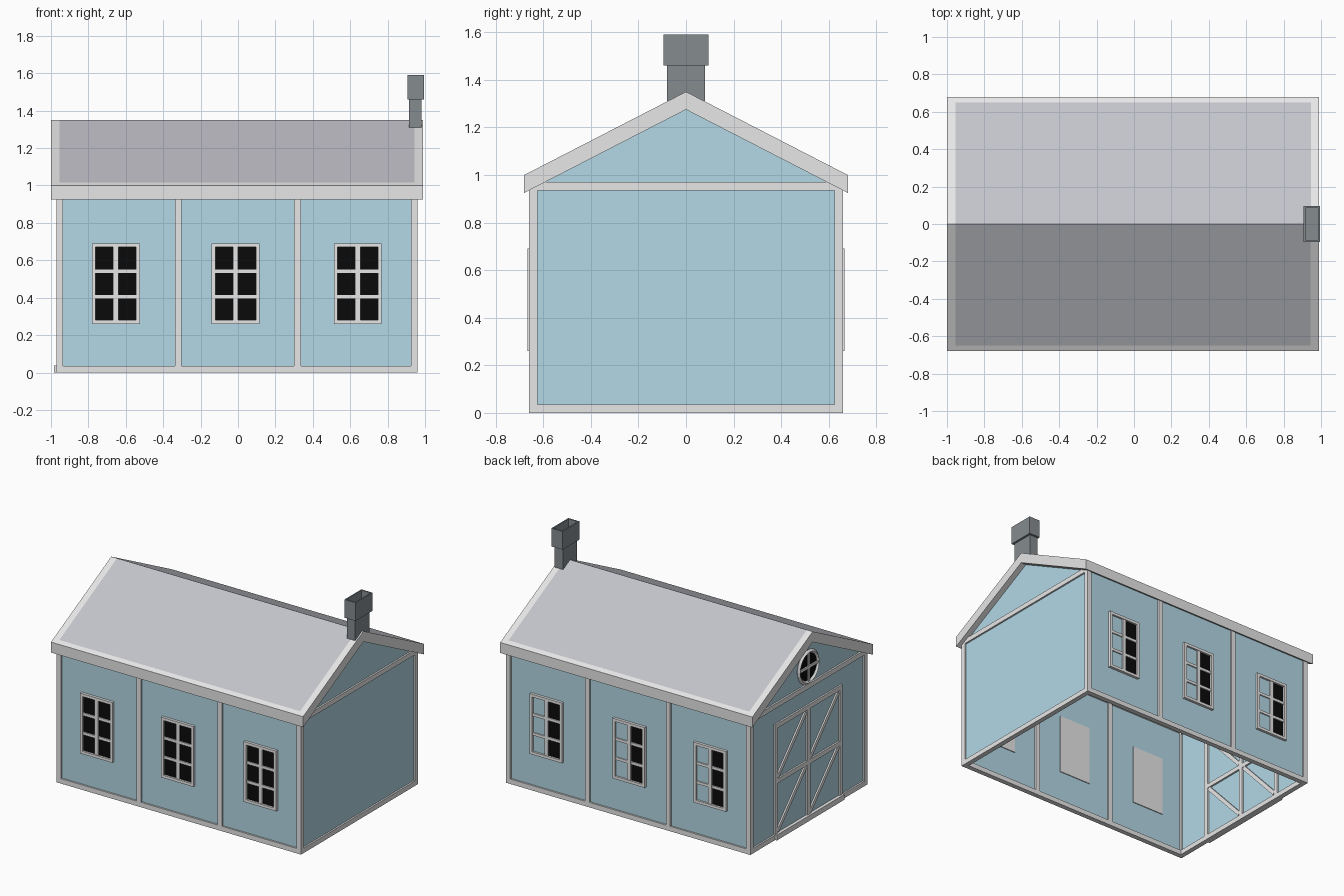
import bpy, bmesh, math
from mathutils import Vector

if "Cube" in bpy.data.objects:
    bpy.data.objects.remove(bpy.data.objects["Cube"], do_unlink=True)


def material(name, r, g, b):
    m = bpy.data.materials.new(name)
    m.use_nodes = True
    m.diffuse_color = (r, g, b, 1)
    bsdf = m.node_tree.nodes["Principled BSDF"]
    bsdf.inputs["Base Color"].default_value = (r, g, b, 1)
    bsdf.inputs["Roughness"].default_value = 0.8
    return m


TRIM = material("white trim", 0.8, 0.8, 0.8)
BLUE = material("pale blue wall", 0.45, 0.69, 0.79)
ROOF = material("grey roof", 0.55, 0.555, 0.6)
STONE = material("dark grey chimney", 0.235, 0.26, 0.275)
BLACK = material("black glass", 0.003, 0.003, 0.003)


def add(name, bm, *mats):
    bmesh.ops.recalc_face_normals(bm, faces=bm.faces)
    mesh = bpy.data.meshes.new(name)
    bm.to_mesh(mesh)
    bm.free()
    ob = bpy.data.objects.new(name, mesh)
    for m in mats:
        mesh.materials.append(m)
    bpy.context.collection.objects.link(ob)
    return ob


def box_mesh(x, y, z):
    bm = bmesh.new()
    bmesh.ops.create_cube(bm, size=1)
    for v in bm.verts:
        for i, span in enumerate((x, y, z)):
            v.co[i] = sum(span) / 2 + v.co[i] * abs(span[1] - span[0])
    return bm


def box(name, x, y, z, mat):
    return add(name, box_mesh(x, y, z), mat)


def prism(profile, x0, x1):
    # Extrude a (y, z) outline along x
    bm = bmesh.new()
    face = bm.faces.new([bm.verts.new((x0, y, z)) for y, z in profile])
    new = bmesh.ops.extrude_face_region(bm, geom=[face])["geom"]
    verts = [g for g in new if isinstance(g, bmesh.types.BMVert)]
    bmesh.ops.translate(bm, vec=(x1 - x0, 0, 0), verts=verts)
    return bm


def beam(name, a, b, width, depth, mat):
    # Board running between two points in the end wall plane
    a, b = Vector(a), Vector(b)
    ob = box(name, (-depth / 2, depth / 2), (-width / 2, width / 2),
             (0, (b - a).length), mat)
    ob.location = a
    ob.rotation_euler = (math.atan2(-(b.y - a.y), b.z - a.z), 0, 0)
    return ob


X0, X1, Y, T = -0.97, 0.96, 0.66, 0.035
ENDS = (("left", X1, -1), ("right", X0, 1))
SIDES = (("front", -1), ("back", 1))

# Long walls with bottom rails, posts and windows
for side, s in SIDES:
    box(side + "_wall", (X0 + .01, X1 - .01), (s * .638, s * .648), (.01, .95), BLUE)
    box(side + "_bottom_rail", (X0, X1), (s * (Y - T), s * Y), (0, T), TRIM)
    for i, x in enumerate((X0 + T / 2, -.32, .318, X1 - T / 2)):
        box(f"{side}_post_{i}", (x - T / 2, x + T / 2), (s * (Y - T), s * Y),
            (0, .95), TRIM)
    for i, x in enumerate((-.653, -.013, .64)):
        tag = f"{side}_window_{i}_"
        w, z0, z1, e = .128, .26, .69, .02
        out = (s * .64, s * .667)
        box(tag + "backing", (x - w, x + w), (s * .632, s * .65), (z0, z1), TRIM)
        for j, d in enumerate((-1, 1)):
            glass = BLUE if side == "back" and d > 0 else BLACK
            box(f"{tag}pane_{j}", (x, x + d * (w - .01)), (s * .649, s * .653),
                (z0 + .01, z1 - .01), glass)
            box(f"{tag}jamb_{j}", (x + d * (w - e), x + d * w), out, (z0, z1), TRIM)
        for j, z in enumerate((z0, z1 - e)):
            box(f"{tag}rail_{j}", (x - w + e, x + w - e), out, (z, z + e), TRIM)
        box(tag + "mullion", (x - .014, x + .014), (s * .64, s * .663),
            (z0 + e, z1 - e), TRIM)
        for j, z in enumerate((.405, .542)):
            box(f"{tag}bar_{j}", (x - w + e, x + w - e), (s * .64, s * .661),
                (z - .01, z + .01), TRIM)

# End walls with gables and cross beams
for end, x, d in ENDS:
    pentagon = [(-.645, .01), (.645, .01), (.645, .955), (0, 1.285), (-.645, .955)]
    add(end + "_end_wall", prism(pentagon, x + d * .012, x + d * .022), BLUE)
    box(end + "_cross_beam", (x, x + d * T), (-Y + .01, Y - .01), (.935, .97), TRIM)
    box(end + "_sill", (x, x + d * T), (-Y + T, Y - T), (0, T), TRIM)

# Barn door on the right end
DX, DW, DH, B = X0 + .0175, .38, .82, .032
box("door_threshold", (X0 - .013, X0 + .01), (-DW, DW), (0, .038), TRIM)
for i, y in enumerate((-DW + B / 2, 0, DW - B / 2)):
    beam(f"door_stile_{i}", (DX, y, 0), (DX, y, DH), B, .035, TRIM)
for i, z in enumerate((DH / 2, DH - B / 2)):
    box(f"door_rail_{i}", (X0, X0 + T), (-DW + B, DW - B), (z - B / 2, z + B / 2), TRIM)
for i, y in enumerate((-DW + B, B / 2)):
    for j, z in enumerate((.04, DH / 2 + B / 2)):
        beam(f"door_brace_{i}{j}", (DX, y + DW - 1.6 * B, z + .01),
             (DX, y + .01, z + .35), .028, .032, TRIM)

# Round gable window
RZ = 1.09
bpy.ops.mesh.primitive_torus_add(major_radius=.108, minor_radius=.014,
                                 major_segments=24, minor_segments=4,
                                 location=(X0 + .006, 0, RZ),
                                 rotation=(0, math.pi / 2, 0))
ring = bpy.context.object
ring.name = "round_window_ring"
ring.data.materials.append(TRIM)
bpy.ops.mesh.primitive_cylinder_add(vertices=24, radius=.108, depth=.008,
                                    location=(X0 + .009, 0, RZ),
                                    rotation=(0, math.pi / 2, 0))
glass = bpy.context.object
glass.name = "round_window_glass"
glass.data.materials.append(BLACK)
box("round_window_mullion", (X0 - .004, X0 + .01), (-.009, .009), (RZ - .1, RZ + .1), TRIM)
box("round_window_bar", (X0 - .004, X0 + .01), (-.1, .1), (RZ - .009, RZ + .009), TRIM)

# Roof shell, cut so the covering sits inside a pale border
outline = [(-.68, 1), (0, 1.35), (.68, 1), (.68, .925), (0, 1.275), (-.68, .925)]
bm = prism(outline, -1, .99)
for co, no in (((-.955, 0, 0), (1, 0, 0)), ((.945, 0, 0), (1, 0, 0)),
               ((0, -.65, 0), (0, 1, 0)), ((0, .65, 0), (0, 1, 0))):
    geom = bm.verts[:] + bm.edges[:] + bm.faces[:]
    bmesh.ops.bisect_plane(bm, geom=geom, plane_co=co, plane_no=no)
bmesh.ops.recalc_face_normals(bm, faces=bm.faces)
for f in bm.faces:
    c = f.calc_center_median()
    if f.normal.z > .3 and -.955 < c.x < .945 and abs(c.y) < .65:
        f.material_index = 1
add("roof", bm, TRIM, ROOF)

# Chimney with a hollow cap
box("chimney_stack", (.915, .98), (-.08, .08), (1.31, 1.465), STONE)
bm = box_mesh((.907, .995), (-.095, .095), (1.46, 1.59))
bm.normal_update()
top = max(bm.faces, key=lambda f: f.calc_center_median().z)
bmesh.ops.inset_region(bm, faces=[top], thickness=.013)
new = bmesh.ops.extrude_face_region(bm, geom=[top])["geom"]
bmesh.ops.delete(bm, geom=[top], context="FACES")
bmesh.ops.translate(bm, vec=(0, 0, -.12),
                    verts=[g for g in new if isinstance(g, bmesh.types.BMVert)])
add("chimney_cap", bm, STONE)
